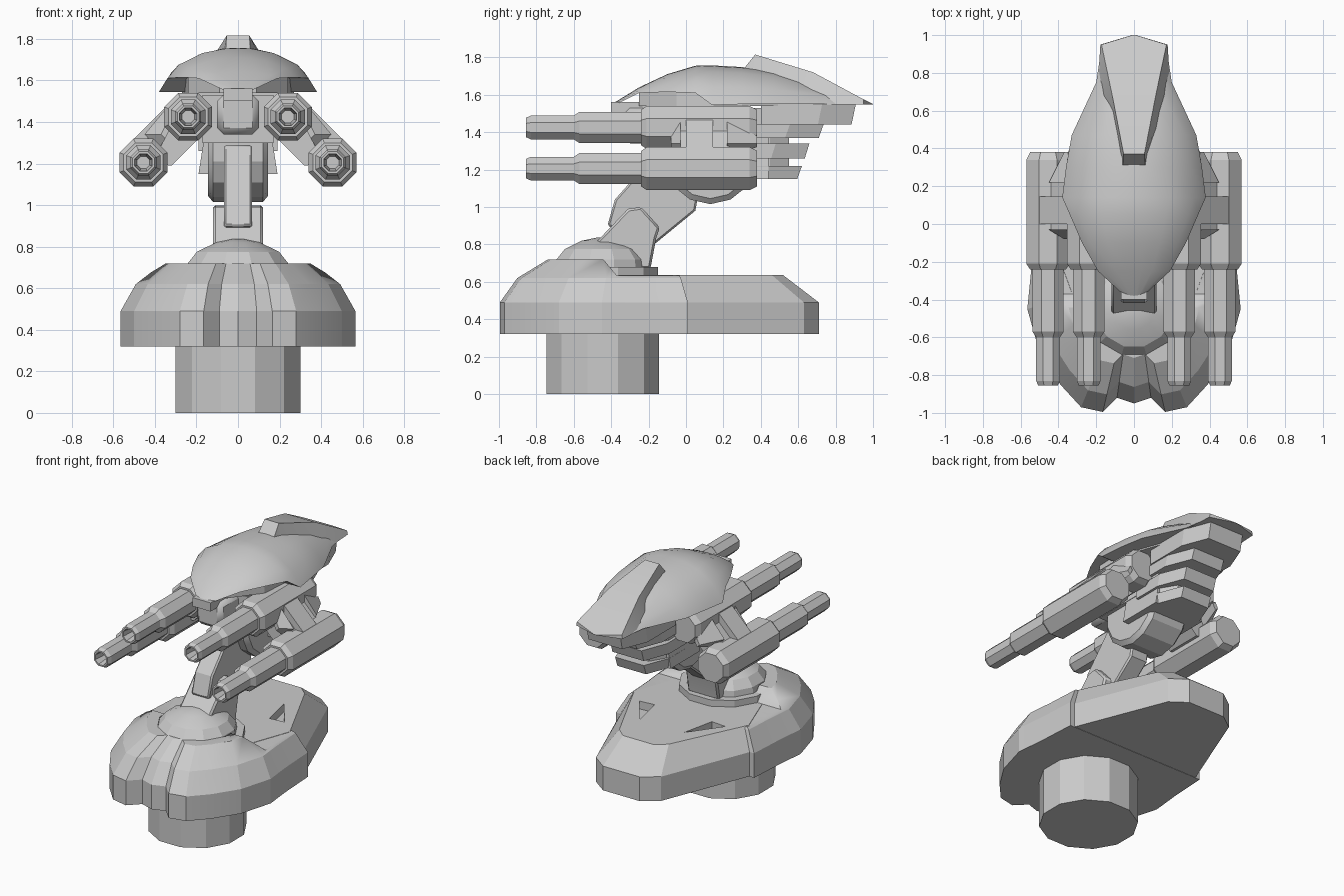
import bpy, bmesh, math
from mathutils import Vector

cube = bpy.data.objects.get("Cube")
if cube:
    bpy.data.objects.remove(cube, do_unlink=True)

grey = bpy.data.materials.new("plain grey")
grey.use_nodes = True
COL = (0.6, 0.6, 0.6, 1)
grey.diffuse_color = COL
grey.node_tree.nodes["Principled BSDF"].inputs["Base Color"].default_value = COL


def loft(name, rings, smooth=20):
    """Skin a list of equal-length closed rings and cap both ends."""
    bm = bmesh.new()
    vs = [[bm.verts.new(p) for p in r] for r in rings]
    n = len(rings[0])
    for a, b in zip(vs, vs[1:]):
        for i in range(n):
            j = (i + 1) % n
            bm.faces.new((a[i], a[j], b[j], b[i]))
    bm.faces.new(vs[0])
    bm.faces.new(vs[-1])
    bmesh.ops.recalc_face_normals(bm, faces=bm.faces)
    me = bpy.data.meshes.new(name)
    bm.to_mesh(me)
    bm.free()
    me.materials.append(grey)
    ob = bpy.data.objects.new(name, me)
    bpy.context.collection.objects.link(ob)
    activate(ob)
    bpy.ops.object.shade_smooth_by_angle(angle=math.radians(smooth))
    return ob


def activate(ob):
    bpy.ops.object.select_all(action="DESELECT")
    ob.select_set(True)
    bpy.context.view_layer.objects.active = ob


def prism(name, pts, axis, lo, hi):
    """Extrude a 2D profile along an axis."""
    def place(p, d):
        return {"x": (d, *p), "y": (p[0], d, p[1]), "z": (*p, d)}[axis]
    return loft(name, [[place(p, d) for p in pts] for d in (lo, hi)])


def bevel(ob, width):
    m = ob.modifiers.new("bevel", "BEVEL")
    m.width = width
    m.segments = 1
    m.limit_method = "ANGLE"
    m.angle_limit = math.radians(50)
    activate(ob)
    bpy.ops.object.modifier_apply(modifier=m.name)


def cut(ob, cutter):
    m = ob.modifiers.new("cut", "BOOLEAN")
    m.operation = "DIFFERENCE"
    m.solver = "EXACT"
    m.object = cutter
    activate(ob)
    bpy.ops.object.modifier_apply(modifier=m.name)
    bpy.data.objects.remove(cutter, do_unlink=True)


def turned(name, profile, centre, axis, sides):
    """Lathe (distance, radius) pairs around a line through centre."""
    rings = []
    for d, r in profile:
        ring = []
        for k in range(sides):
            a = (k + .5) * math.tau / sides
            u, v = r * math.cos(a), r * math.sin(a)
            p = {"x": (d, u, v), "y": (u, d, v), "z": (u, v, d)}[axis]
            ring.append(Vector(centre) + Vector(p))
        rings.append(ring)
    return loft(name, rings)


def both(half):
    """Close a half outline by mirroring it in x."""
    return half + [(-x, y) for x, y in reversed(half) if x > 0]


# --- Base: pedestal, hood, tail plate ---
turned("pedestal", [(0, .312), (.34, .312)], (0, -.445, 0), "z", 12)

outline = both([(0, -.95), (.09, -.92), (.165, -.995), (.28, -.97), (.39, -.85),
                (.5, -.68), (.565, -.45), (.545, -.25), (.53, .01)])
PIVOT = -.28
hood = loft("base_hood", [[(x * s, PIVOT + (y - PIVOT) * s, z) for x, y in outline]
                          for s, z in ((1, .32), (1, .49), (.87, .62), (.64, .72))], 14)
cut(hood, prism("slope_cutter", [(-.45, .73), (-.37, .633), (.5, .633), (.5, .9), (-.45, .9)],
                "x", -1, 1))
cut(hood, turned("well_cutter", [(.66, .262), (.9, .262)], (0, -.43, 0), "z", 12))

low = both([(.14, .71), (.25, .63), (.5, .0), (.4, -.36)])
top = both([(.12, .52), (.19, .46), (.44, -.06), (.33, -.36)])
tail = loft("base_tail", [[(x, y, .322) for x, y in low], [(x, y, .49) for x, y in low],
                          [(x, y, .635) for x, y in top]], 10)
for s in (1, -1):
    cut(tail, prism("recess_cutter", [(s * .17, .26), (s * .33, .04), (s * .22, .03)], "z", .58, .7))

# --- Turntable ---
turned("turntable_disc", [(.6, .3), (.68, .3)], (0, -.44, 0), "z", 12)
turned("turntable_dome", [(.64, .26), (.72, .25), (.775, .205), (.82, .11), (.836, .03)],
       (0, -.45, 0), "z", 12)

# --- Folding arm ---
bevel(prism("lower_arm", [(-.52, .77), (-.31, .99), (-.24, 1.0), (-.14, .89), (-.16, .83),
                          (-.19, .67), (-.45, .67)], "x", -.12, .12), .012)
bevel(prism("upper_arm", [(-.42, .9), (-.38, 1.04), (-.3, 1.13), (-.16, 1.29), (.1, 1.25),
                          (.05, .98), (-.17, .8)], "x", -.068, .068), .01)
turned("arm_joint", [(-.145, .22), (-.12, .25), (.12, .25), (.145, .22)],
       (0, .13, 1.265), "x", 14)

# --- Head core, snout and stacked rear fins ---
prism("head_core_upper", [(-.17, 1.3), (-.17, 1.53), (.17, 1.53), (.17, 1.3)], "y", -.14, .44)
prism("head_core_lower", [(-.19, 1.15), (-.165, 1.31), (.165, 1.31), (.19, 1.15)], "y", .12, .44)
bevel(prism("snout", [(-.1, 1.34), (-.1, 1.53), (.1, 1.53), (.1, 1.34)], "y", -.33, 0), .03)
prism("snout_bridge", [(-.07, 1.5), (-.07, 1.56), (.07, 1.56), (.07, 1.5)], "y", -.4, 0)


def fin(name, z0, z1, y0, y1, w0, w1):
    rings = []
    for z, back in ((z0, y1 - .025), (z1, y1)):
        plan = both([(w1, back), (w0, back - .18), (w0, y0)])
        rings.append([(x, y, z) for x, y in plan])
    loft(name, rings)


for i, sizes in enumerate(((1.15, 1.22, .25, .62, .18, .11), (1.26, 1.34, .25, .66, .19, .12),
                           (1.37, 1.44, .3, .735, .19, .12), (1.44, 1.56, .4, .91, .2, .13))):
    fin(f"rear_fin_{i + 1}", *sizes)
prism("fin_spine", both([(.1, .55), (.16, .45), (.16, .3)]), "z", 1.16, 1.5)
prism("shell_filler", both([(.09, -.25), (.24, -.05), (.27, .3), (.16, .6)]), "z", 1.54, 1.62)

# --- Armour shell: arched sections (y, half width, rim height, top height) ---
arch = ((1, 0), (.84, .45), (.5, .84), (.2, .98), (0, 1))
sections = ((-.38, .05, 1.545, 1.56), (-.25, .19, 1.61, 1.64), (-.1, .275, 1.615, 1.71),
            (.05, .34, 1.61, 1.755), (.14, .38, 1.545, 1.757), (.3, .36, 1.55, 1.748),
            (.47, .33, 1.55, 1.725), (.75, .2, 1.55, 1.65), (.95, .17, 1.55, 1.565))
rings = []
for y, w, rim, peak in sections:
    half = [(w * fx, rim + (peak - rim) * fz) for fx, fz in arch]
    full = half + [(-x, z) for x, z in reversed(half[:-1])]
    rings.append([(x, y, z) for x, z in full])
loft("armour_shell", rings, 30)

# --- Crest over the rear of the shell (y, base half width, top half width, top height) ---
loft("crest", [[(-b, y, 1.548), (-t, y, z), (t, y, z), (b, y, 1.548)] for y, b, t, z in (
    (.31, .08, .06, 1.74), (.37, .1, .055, 1.815), (.68, .195, .115, 1.72),
    (.95, .178, .172, 1.575), (1.0, .01, .008, 1.55))])

# --- Paired cannons and their connectors ---
F = 1 / math.cos(math.pi / 8)
BARREL = [(-.76, .03), (-.855, .042), (-.855, .052), (-.83, .063), (-.6, .063), (-.57, .083),
          (-.23, .083)]
HOUSING = [(-.24, .095), (-.21, .115), (.34, .115), (.38, .095)]
for s, side in ((1, "left"), (-1, "right")):
    for level, x, z in (("upper", .24, 1.425), ("lower", .455, 1.205)):
        c = (s * x, 0, z)
        turned(f"{side}_{level}_barrel", [(d, r * F) for d, r in BARREL], c, "y", 8)
        turned(f"{side}_{level}_housing", [(d, r * F) for d, r in HOUSING], c, "y", 8)

    def link(name, grow, y0, y1):
        pts = [(.18, 1.5), (.3 + grow, 1.5 + grow), (.5 + grow, 1.3 + grow), (.42, 1.2),
               (.32, 1.19), (.18, 1.33)]
        prism(f"{side}_{name}", [(s * x, z) for x, z in pts], "y", y0, y1)
    link("connector", -.02, -.03, .23)
    link("connector_pillar", .01, .0, .145)
    # wedge braces in front of and behind the connector
    for i, (y0, y1) in enumerate(((-.08, -.03), (.38, .22))):
        far = [(s * .33, y0, 1.36), (s * .35, y0, 1.38), (s * .37, y0, 1.34), (s * .35, y0, 1.32)]
        near = [(s * .3, y1, 1.46), (s * .35, y1, 1.46), (s * .45, y1, 1.34), (s * .38, y1, 1.27)]
        loft(f"{side}_brace_{i + 1}", [far, near])
